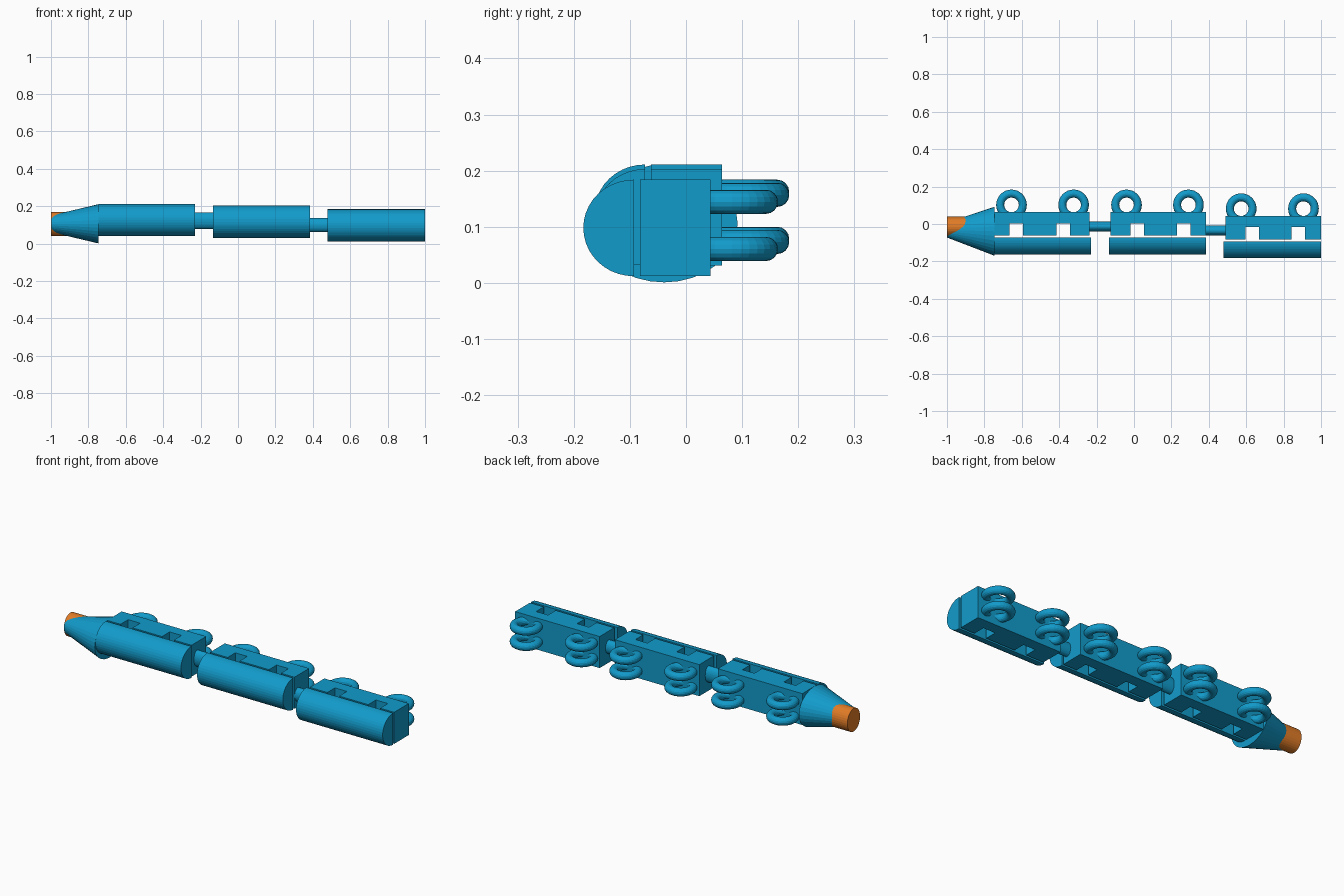
import bpy, bmesh
from math import pi, sin, cos
from mathutils import Vector

if "Cube" in bpy.data.objects:
    bpy.data.objects.remove(bpy.data.objects["Cube"])


def material(name, color):
    m = bpy.data.materials.new(name)
    m.diffuse_color = color
    m.use_nodes = True
    m.node_tree.nodes["Principled BSDF"].inputs["Base Color"].default_value = m.diffuse_color
    return m


BLUE = material("blue", (0.006, 0.33, 0.6, 1))
ORANGE = material("orange", (0.75, 0.2, 0.02, 1))


def loft(name, ring_a, ring_b, mat=BLUE):
    """Closed solid between two rings with the same number of points."""
    bm = bmesh.new()
    a = [bm.verts.new(p) for p in ring_a]
    b = [bm.verts.new(p) for p in ring_b]
    n = len(a)
    bm.faces.new(a)
    bm.faces.new(b[::-1])
    for i in range(n):
        bm.faces.new((a[i], a[(i + 1) % n], b[(i + 1) % n], b[i]))
    bmesh.ops.recalc_face_normals(bm, faces=bm.faces)
    mesh = bpy.data.meshes.new(name)
    bm.to_mesh(mesh)
    bm.free()
    obj = bpy.data.objects.new(name, mesh)
    obj.data.materials.append(mat)
    bpy.context.collection.objects.link(obj)
    return obj


def ellipse(x, y, z, ry, rz, n=32):
    return [(x, y + ry * cos(2 * pi * i / n), z + rz * sin(2 * pi * i / n)) for i in range(n)]


def body(name, x0, y0, z0, z1, windows):
    """Box with window notches open on the roof side."""
    x1, y1, yw = x0 + 0.509, y0 + 0.126, y0 + 0.066
    pts = [(x0, y1), (x0, y0)]
    for w in windows:
        a, b = x0 + w, x0 + w + 0.072
        pts += [(a, y0), (a, yw), (b, yw), (b, y0)]
    pts += [(x1, y0), (x1, y1)]
    loft(name, [(x, y, z0) for x, y in pts], [(x, y, z1) for x, y in pts])


def roof(name, x0, x1, y, z0, z1):
    """Half cylinder with its flat side towards the body."""
    zc, rz, n = (z0 + z1) / 2, (z1 - z0) / 2, 20
    arc = [(y - 0.09 * sin(pi * i / n), zc + rz * cos(pi * i / n)) for i in range(n + 1)]
    loft(name, [(x0, *p) for p in arc], [(x1, *p) for p in arc])


def wheel(name, x, y, z):
    bpy.ops.mesh.primitive_torus_add(location=(x, y, z), major_segments=32, minor_segments=16,
                                     major_radius=0.0605, minor_radius=0.0215)
    obj = bpy.context.object
    obj.name = name
    obj.data.materials.append(BLUE)


# Cars: body x, body y, z range, roof x range, windows, wheel x, wheel y, wheel z
cars = [
    ("front", -0.746, -0.062, 0.040, 0.211, (-0.746, -0.230), (0.081, 0.331),
     (-0.655, -0.323), 0.102, (0.1625, 0.0785)),
    ("middle", -0.125, -0.062, 0.031, 0.203, (-0.133, 0.384), (0.106, 0.355),
     (-0.040, 0.291), 0.102, (0.157, 0.073)),
    ("rear", 0.490, -0.082, 0.012, 0.184, (0.478, 1.0), (0.106, 0.353),
     (0.573, 0.906), 0.082, (0.1445, 0.0605)),
]
for name, x0, y0, z0, z1, rx, wins, wx, wy, wz in cars:
    body(name + "_car_body", x0, y0, z0, z1, wins)
    roof(name + "_car_roof", rx[0], rx[1], y0 - 0.011, z0, z1)
    for i, x in enumerate(wx):
        for side, z in zip(("left", "right"), wz):
            wheel(f"{name}_car_wheel_{side}_{i + 1}", x, wy, z)

# Couplers between the cars
loft("front_coupler", ellipse(-0.25, -0.014, 0.123, 0.027, 0.044),
     ellipse(-0.11, -0.014, 0.123, 0.027, 0.044))
loft("rear_coupler", ellipse(0.37, -0.034, 0.099, 0.027, 0.037),
     ellipse(0.50, -0.034, 0.099, 0.027, 0.037))

# Tapered nose with the orange tip set into it
loft("nose", ellipse(-0.998, -0.032, 0.106, 0.041, 0.045),
     ellipse(-0.745, -0.039, 0.106, 0.131, 0.105))
loft("nose_tip", ellipse(-1.0, -0.016, 0.105, 0.055, 0.063),
     ellipse(-0.86, -0.016, 0.105, 0.055, 0.063), ORANGE)
